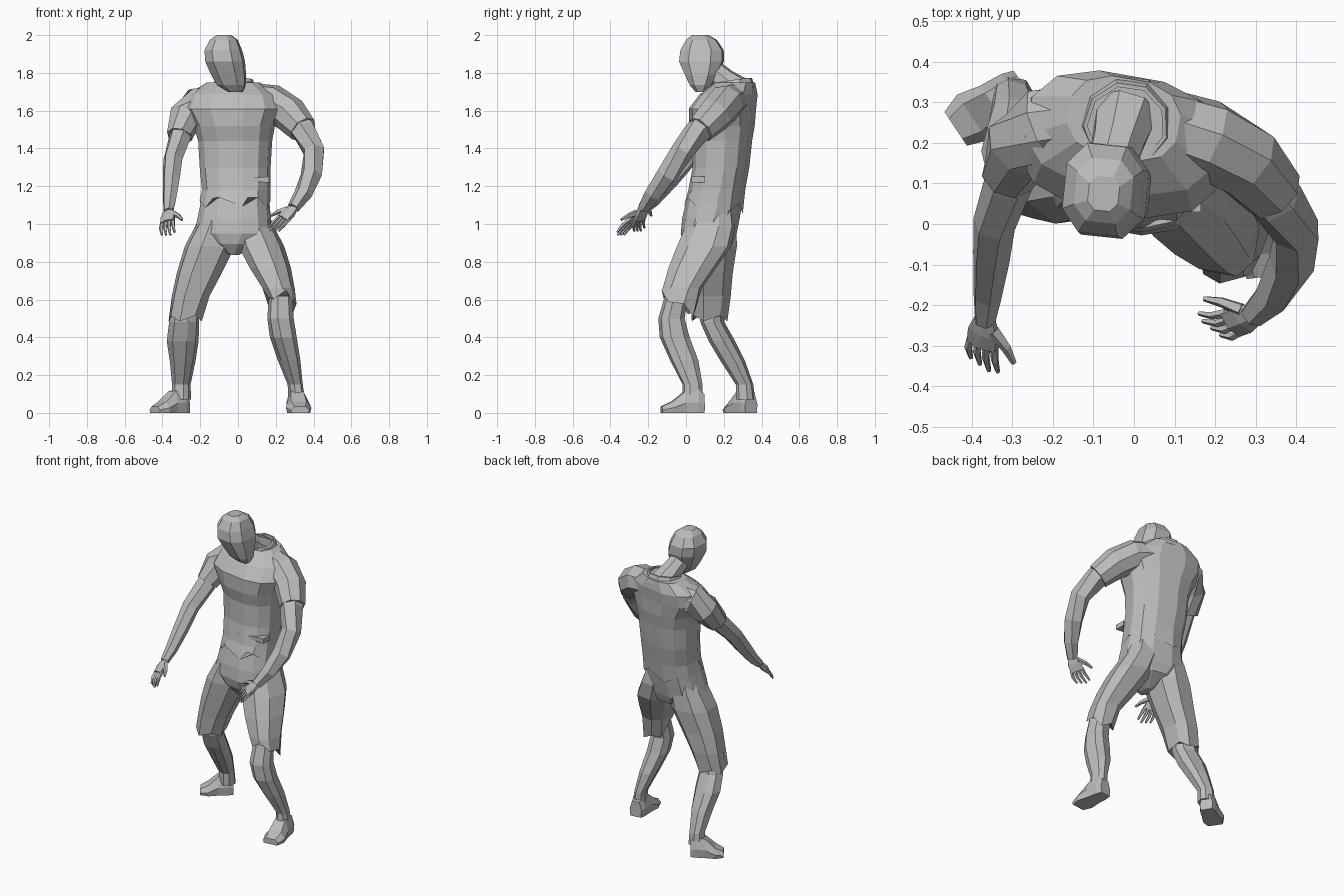
import bpy, bmesh, math
from mathutils import Vector, Matrix

if "Cube" in bpy.data.objects:
    bpy.data.objects.remove(bpy.data.objects["Cube"])

grey = bpy.data.materials.new("plain grey")
grey.use_nodes = True
grey.diffuse_color = (0.5, 0.5, 0.5, 1)
grey.node_tree.nodes["Principled BSDF"].inputs["Base Color"].default_value = (0.5, 0.5, 0.5, 1)


def skin(name, rings):
    """Bridge a list of equal point rings into one closed flat-shaded object."""
    bm = bmesh.new()
    loops = [[bm.verts.new(p) for p in ring] for ring in rings]
    n = len(loops[0])
    for a, b in zip(loops, loops[1:]):
        for i in range(n):
            j = (i + 1) % n
            bm.faces.new((a[i], a[j], b[j], b[i]))
    bm.faces.new(loops[0][::-1])
    bm.faces.new(loops[-1])
    bmesh.ops.recalc_face_normals(bm, faces=bm.faces)
    mesh = bpy.data.meshes.new(name)
    bm.to_mesh(mesh)
    bm.free()
    mesh.materials.append(grey)
    bpy.context.collection.objects.link(bpy.data.objects.new(name, mesh))


def oval(center, u, v, ru, rv, n, power=1.0):
    """Rounded ring of n points; power below 1 makes it boxier."""
    pts = []
    for i in range(n):
        a = math.tau * (i + 0.5) / n
        c, s = math.cos(a), math.sin(a)
        c, s = (math.copysign(abs(t) ** power, t) for t in (c, s))
        pts.append(Vector(center) + u * (ru * c) + v * (rv * s))
    return pts


def stack(name, rows, n=8, yaw=0, power=0.8, jag=0, slope=0):
    """Level rings (x, y, z, half width, half depth); jag and slope shape the first ring."""
    turn = Matrix.Rotation(math.radians(yaw), 3, "Z")
    u, v = turn @ Vector((1, 0, 0)), turn @ Vector((0, 1, 0))
    rings = [oval(r[:3], u, v, r[3], r[4], n, power) for r in rows]
    for i, p in enumerate(rings[0]):
        p.z += jag * (-1) ** i + slope * (p.y - rows[0][1])
    skin(name, rings)


def limb(name, rows, n=6, flat=1.0, side=(0.3, 1, 0.2)):
    """Rings square to a path given as (x, y, z, radius)."""
    pts = [Vector(r[:3]) for r in rows]
    ref = Vector(side)
    rings = []
    for i, p in enumerate(pts):
        d = (pts[min(i + 1, len(pts) - 1)] - pts[max(i - 1, 0)]).normalized()
        u = (ref - d * ref.dot(d)).normalized()
        rings.append(oval(p, u, d.cross(u), rows[i][3], rows[i][3] * flat, n))
    skin(name, rings)


# Shirt: body with a ragged hem, broad chest and sloping shoulders
stack("shirt", [
    (-.015, .145, 1.1, .187, .151), (-.01, .163, 1.18, .18, .146),
    (-.015, .185, 1.3, .187, .145), (-.015, .193, 1.44, .195, .152),
    (-.02, .19, 1.52, .215, .168), (-.03, .193, 1.61, .262, .17),
    (-.03, .225, 1.685, .24, .146), (-.025, .26, 1.75, .14, .102)],
    n=12, yaw=-10, jag=.025, slope=-.12)

# Collar: low standing strip, open at the throat
turn = Matrix.Rotation(math.radians(-8), 3, "Z")
ax, ay = turn @ Vector((1, 0, 0)), turn @ Vector((0, 1, 0))
strip = []
for k in range(8):
    a = math.radians(-50 + 280 * k / 7)
    d = ax * math.cos(a) + ay * math.sin(a)
    base = Vector((-.02, .245, 1.74 + .015 * math.sin(a)))
    strip.append([base + d * r + Vector((0, 0, h))
                  for r, h in ((.125, -.03), (.105, .02), (.095, .02), (.095, -.03))])
skin("collar", strip)

# Loose fold at the shirt's front
skin("shirt_fold", [[Vector((x, y, 1.235 + h)) for y, h in
     ((y0, -s), (y0 + .07, -s), (y0 + .07, s), (y0, s))]
     for x, y0, s in ((-.03, .03, .003), (.165, .03, .016))])

# Neck and head, with the face dropping back to the chin
limb("neck", [(-.02, .275, 1.7, .085), (-.04, .2, 1.76, .068), (-.06, .13, 1.82, .062)], n=8)
stack("head", [
    (-.015, .08, 1.7, .04, .03), (-.035, .08, 1.735, .078, .06),
    (-.05, .083, 1.79, .094, .09), (-.068, .082, 1.86, .106, .121),
    (-.078, .085, 1.92, .1, .117), (-.075, .082, 1.975, .074, .083),
    (-.075, .075, 2.0, .04, .045)], n=8, yaw=-6, power=.75)

# Shorts: pelvis and two ragged legs
stack("shorts_pelvis", [
    (-.02, .085, .835, .02, .05), (-.02, .115, .895, .135, .125),
    (-.025, .12, .95, .205, .142), (-.02, .132, 1.03, .194, .147),
    (-.015, .15, 1.12, .18, .145), (-.01, .165, 1.2, .174, .141)], n=12, yaw=-10)
stack("shorts_left_leg", [
    (.235, -.04, .575, .073, .09), (.215, -.02, .66, .083, .105),
    (.17, .035, .77, .107, .128), (.125, .095, .88, .118, .145),
    (.085, .13, .99, .1, .132), (.07, .14, 1.08, .08, .11)], yaw=-10, jag=.02, slope=-.6)
stack("shorts_right_leg", [
    (-.28, .125, .5, .088, .095), (-.25, .13, .62, .1, .108),
    (-.205, .13, .74, .12, .118), (-.15, .135, .88, .133, .135),
    (-.115, .14, 1.0, .105, .13), (-.1, .145, 1.08, .08, .11)], yaw=8, jag=.015)

# Lower legs
stack("left_shin", [
    (.31, .035, .07, .042, .055), (.303, .035, .15, .037, .053),
    (.27, -.01, .28, .056, .075), (.24, -.06, .4, .068, .078),
    (.225, -.077, .5, .068, .068), (.225, -.05, .62, .06, .06)], yaw=15)
stack("right_shin", [
    (-.3, .315, .07, .05, .05), (-.3, .31, .15, .048, .045),
    (-.293, .25, .27, .066, .062), (-.293, .19, .38, .084, .066),
    (-.285, .14, .48, .08, .06), (-.28, .12, .6, .07, .06)], yaw=-15)


def foot(name, heel, toe):
    """Shoe that slopes from the ankle to a wider flat toe."""
    heel, toe = Vector(heel), Vector(toe)
    side = (toe - heel).cross(Vector((0, 0, 1))).normalized()
    rings = []
    for t, w, h in ((0, .04, .1), (.15, .05, .125), (.45, .055, .115), (.75, .068, .06), (1, .05, .035)):
        c = heel.lerp(toe, t)
        rings.append([c + side * (w * s) + Vector((0, 0, h * z)) for s, z in
                      ((-.9, 0), (.9, 0), (1, .45), (.6, 1), (-.6, 1), (-1, .45))])
    skin(name, rings)


foot("left_foot", (.302, .095, 0), (.328, -.13, 0))
foot("right_foot", (-.275, .345, 0), (-.44, .235, 0))

# Arms, each with a looser sleeve over the shoulder
limb("left_sleeve", [(.06, .25, 1.66, .09), (.18, .21, 1.64, .1),
                     (.275, .155, 1.58, .096), (.345, .075, 1.5, .078)], n=8)
limb("left_arm", [(.26, .17, 1.59, .07), (.35, .06, 1.49, .07), (.403, -.02, 1.385, .06),
                  (.388, -.1, 1.26, .058), (.345, -.175, 1.16, .048), (.293, -.225, 1.085, .033)])
limb("right_sleeve", [(-.1, .27, 1.65, .09), (-.215, .245, 1.63, .098),
                      (-.28, .195, 1.565, .09), (-.31, .12, 1.465, .069)], n=8)
limb("right_arm", [(-.28, .2, 1.56, .06), (-.31, .1, 1.45, .06), (-.345, .0, 1.34, .053),
                   (-.352, -.08, 1.24, .048), (-.362, -.175, 1.125, .037), (-.368, -.24, 1.065, .027)])


def hand(prefix, wrist, aim, outer, curl):
    """Flat palm, four bent fingers and a thumb opposite the outer side."""
    w, d, curl = Vector(wrist), Vector(aim).normalized(), Vector(curl)
    s = Vector(outer)
    s = (s - d * s.dot(d)).normalized()
    path = [(*(w + d * t), r) for t, r in ((-.01, .03), (.035, .045), (.08, .045))]
    limb(prefix + "_palm", path, flat=.45, side=s)
    for k in range(4):
        base = w + d * .07 + s * (k - 1.5) * .021
        reach = .052 - .005 * abs(k - 1)
        bend = base + d * reach + s * (k - 1.5) * .004
        tip = bend + (d * .7 + curl).normalized() * reach
        limb(f"{prefix}_finger_{k + 1}", [(*base, .0115), (*bend, .01), (*tip, .006)], n=5)
    root = w + d * .02 - s * .025
    mid = root + d * .038 - s * .04
    tip = mid + d * .04 - s * .025
    limb(prefix + "_thumb", [(*root, .018), (*mid, .013), (*tip, .007)], n=5)


hand("left_hand", (.293, -.225, 1.085), (-.55, -.2, -.6), (.35, -.7, -.5), (-.3, .3, -.3))
hand("right_hand", (-.368, -.24, 1.065), (-.06, -.6, -.6), (-.8, .2, -.4), (.2, -.1, -.3))
